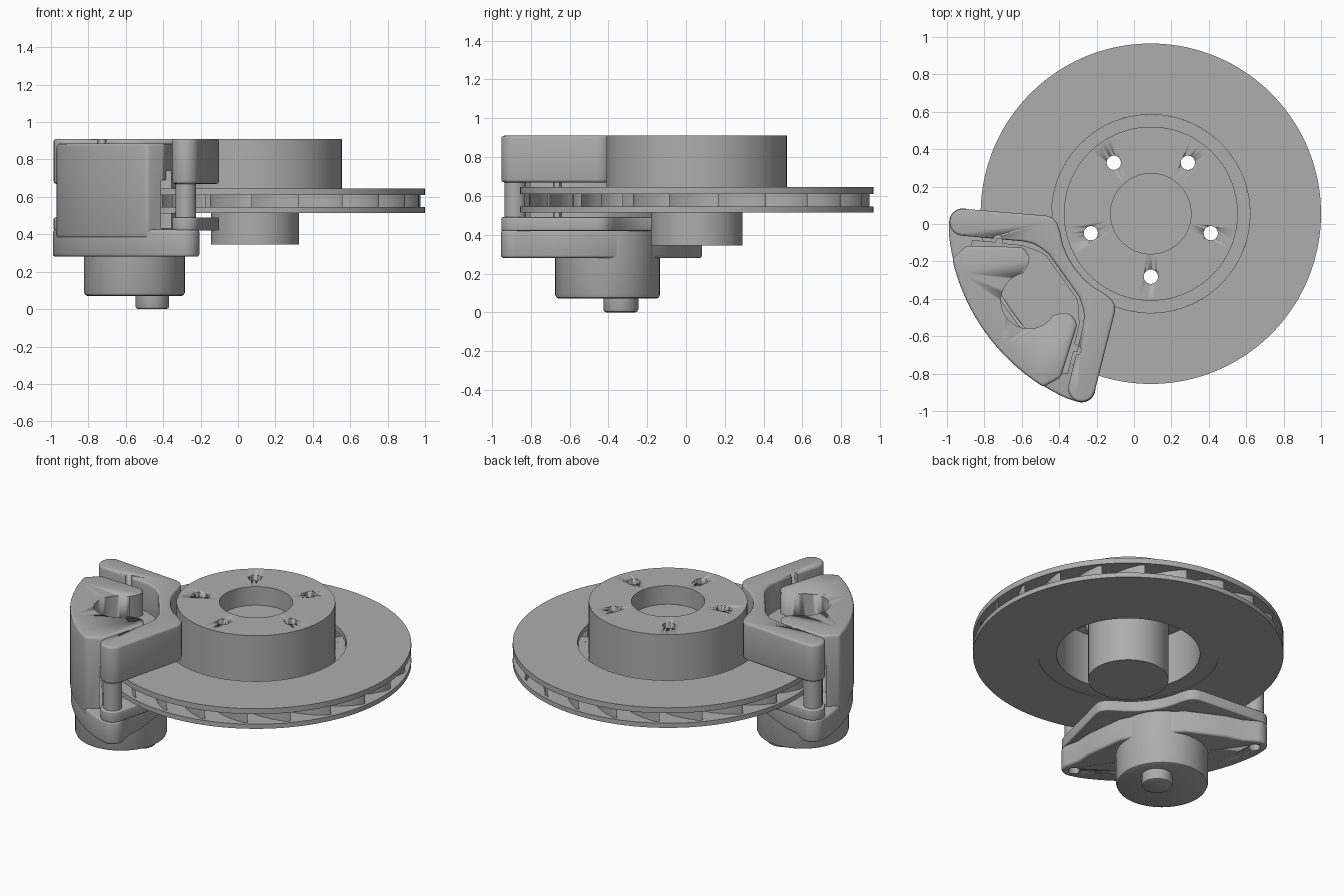
import bpy, bmesh
from math import sin, cos, pi, radians
from mathutils import Matrix

if "Cube" in bpy.data.objects:
    bpy.data.objects.remove(bpy.data.objects["Cube"])

metal = bpy.data.materials.new("grey_metal")
metal.use_nodes = True
GREY = (0.42, 0.42, 0.42, 1)
metal.diffuse_color = GREY
metal.node_tree.nodes["Principled BSDF"].inputs["Base Color"].default_value = GREY

# Local frame: disc axis at the origin, caliper on the +x side
PLACE = Matrix.Translation((0.09, 0.055, 0)) @ Matrix.Rotation(radians(215.5), 4, "Z")


def finish(name, bm, bevel=0):
    bmesh.ops.recalc_face_normals(bm, faces=bm.faces)
    mesh = bpy.data.meshes.new(name)
    bm.to_mesh(mesh)
    bm.free()
    mesh.materials.append(metal)
    ob = bpy.data.objects.new(name, mesh)
    bpy.context.collection.objects.link(ob)
    ob.matrix_world = PLACE
    activate(ob)
    if bevel:
        mod = ob.modifiers.new("Bevel", "BEVEL")
        mod.width, mod.segments, mod.limit_method = bevel, 3, "ANGLE"
        mod.angle_limit = radians(40)
        bpy.ops.object.modifier_apply(modifier=mod.name)
    bpy.ops.object.shade_smooth_by_angle(angle=radians(35))
    return ob


def activate(ob):
    bpy.ops.object.select_all(action="DESELECT")
    ob.select_set(True)
    bpy.context.view_layer.objects.active = ob


def arc(cx, cy, r, a0, a1, n=10):
    return [(cx + r * cos(radians(a0 + (a1 - a0) * i / n)),
             cy + r * sin(radians(a0 + (a1 - a0) * i / n))) for i in range(n + 1)]


def mirrored(half):
    return half + [(x, -y) for x, y in reversed(half) if abs(y) > 1e-5]


def add_prism(bm, pts, z0, z1):
    low = [bm.verts.new((x, y, z0)) for x, y in pts]
    top = [bm.verts.new((x, y, z1)) for x, y in pts]
    bm.faces.new(low[::-1])
    bm.faces.new(top)
    for i in range(len(pts)):
        j = (i + 1) % len(pts)
        bm.faces.new((low[i], low[j], top[j], top[i]))


def prism(name, pts, z0, z1, bevel=0):
    bm = bmesh.new()
    add_prism(bm, pts, z0, z1)
    return finish(name, bm, bevel)


def lathe(name, profile, cx=0, cy=0, steps=96):
    bm = bmesh.new()
    verts = [bm.verts.new((cx + r, cy, z)) for r, z in profile]
    edges = [bm.edges.new((verts[i - 1], verts[i])) for i in range(len(verts))]
    bmesh.ops.spin(bm, geom=verts + edges, cent=(cx, cy, 0), axis=(0, 0, 1),
                   angle=2 * pi, steps=steps)
    bmesh.ops.remove_doubles(bm, verts=bm.verts, dist=1e-4)
    return finish(name, bm)


def rod(name, x, y, r, z0, z1, soft=0.0):
    profile = [(0, z0), (r - soft, z0)]
    if soft:
        profile += [(r - soft * 0.3, z0 + soft * 0.3), (r, z0 + soft)]
    return lathe(name, profile + [(r, z1), (0, z1)], x, y, 48)


def cut(ob, cutter):
    activate(ob)
    mod = ob.modifiers.new("Cut", "BOOLEAN")
    mod.operation, mod.solver, mod.object = "DIFFERENCE", "EXACT", cutter
    bpy.ops.object.modifier_apply(modifier=mod.name)
    bpy.data.objects.remove(cutter)


# Ventilated disc: two friction rings with curved vanes between
for name, z0, z1 in (("upper_disc", 0.61, 0.645), ("lower_disc", 0.515, 0.545)):
    lathe(name, [(0.53, z0), (0.91, z0), (0.91, z1), (0.53, z1)], steps=160)

VANES = 22
bm = bmesh.new()
for k in range(VANES):
    sides = ([], [])
    for i in range(9):
        t = i / 8
        r = 0.55 + 0.34 * t
        a = 2 * pi * k / VANES + 0.35 * t * t
        half = 0.022 * (0.55 + 0.45 * sin(pi * t))
        for side, s in zip(sides, (1, -1)):
            side.append((r * cos(a + s * half / r), r * sin(a + s * half / r)))
    add_prism(bm, sides[0] + sides[1][::-1], 0.54, 0.615)
finish("cooling_vanes", bm)

# Hat with five stud holes, and the hub inside it
hat = lathe("disc_hat", [(0.215, 0.91), (0.465, 0.91), (0.465, 0.545), (0.53, 0.545),
                         (0.53, 0.518), (0.42, 0.518), (0.42, 0.85), (0.215, 0.85)])
for k in range(5):
    a = radians(270 - 215.5 + 72 * k)
    cut(hat, rod("hole_cutter", 0.337 * cos(a), 0.337 * sin(a), 0.038, 0.8, 1))
lathe("hub", [(0, 0.345), (0.235, 0.345), (0.235, 0.87), (0.215, 0.87),
              (0.215, 0.79), (0, 0.79)])

# Bracket: the same outline above and below the disc, joined by pins
EAR_X, EAR_Y = 0.844, 0.546
bracket = mirrored([(0.50, 0), (0.495, 0.07), (0.478, 0.14), (0.45, 0.205), (0.437, 0.25),
                    (0.44, 0.285), (0.46, 0.315)]
                   + arc(EAR_X, EAR_Y, 0.072, 131, -49)
                   + [(0.64, 0.275), (0.605, 0.235), (0.585, 0.19), (0.57, 0.14), (0.57, 0)])
upper = prism("upper_bracket", bracket, 0.67, 0.91, 0.014)
prism("lower_bracket", bracket, 0.42, 0.49, 0.008)
for s, side in ((1, "left"), (-1, "right")):
    cut(upper, rod("notch_cutter", 0.746, s * 0.362, 0.024, 0.6, 1))
    rod(side + "_guide_pin", EAR_X, s * EAR_Y, 0.055, 0.45, 0.7)

# Brake pads on either side of the disc
pad = mirrored([(0.585, 0), (0.585, 0.14), (0.60, 0.18), (0.655, 0.26), (0.735, 0.33),
                (0.725, 0.352), (0.745, 0.372), (0.765, 0.36), (0.86, 0.44),
                (0.905, 0.40), (0.905, 0)])
prism("upper_pad", pad, 0.645, 0.74)
prism("lower_pad", pad, 0.43, 0.515)

# Caliper body: arched over the disc edge, with two fingers above
body = prism("caliper_body", mirrored(
    [(0.66, 0), (0.66, 0.235), (0.668, 0.255), (0.685, 0.27), (0.9, 0.432), (1.005, 0.42)]
    + arc(0, 0, 1.089, 21.5, 0, 14)), 0.38, 0.885, 0.015)
cut(body, prism("arch_cutter", [(0.5, -0.6), (0.922, -0.6), (0.922, 0.6), (0.5, 0.6)],
                0.43, 0.69))
cut(body, prism("finger_gap_cutter", mirrored(
    [(0.6, 0), (0.6, 0.25), (0.655, 0.215), (0.665, 0.185), (0.69, 0.16), (0.74, 0.138)]
    + arc(0.80, 0, 0.15, 105, 0, 16)), 0.62, 1))

# Caliper base with sliding ears, and the piston housing below
base = prism("caliper_base", mirrored(
    [(0.53, 0), (0.56, 0.2), (0.68, 0.42), (0.745, 0.50)]
    + arc(EAR_X, EAR_Y, 0.074, 150, 36) + arc(0, 0, 1.085, 30, 0, 16)), 0.28, 0.425, 0.014)
for s in (1, -1):
    cut(base, rod("ear_cutter", EAR_X, s * EAR_Y, 0.034, 0.2, 0.36))
rod("piston_housing", 0.79, 0, 0.27, 0.07, 0.43, 0.02)
rod("fluid_port", 0.673, 0, 0.09, 0, 0.09, 0.015)
